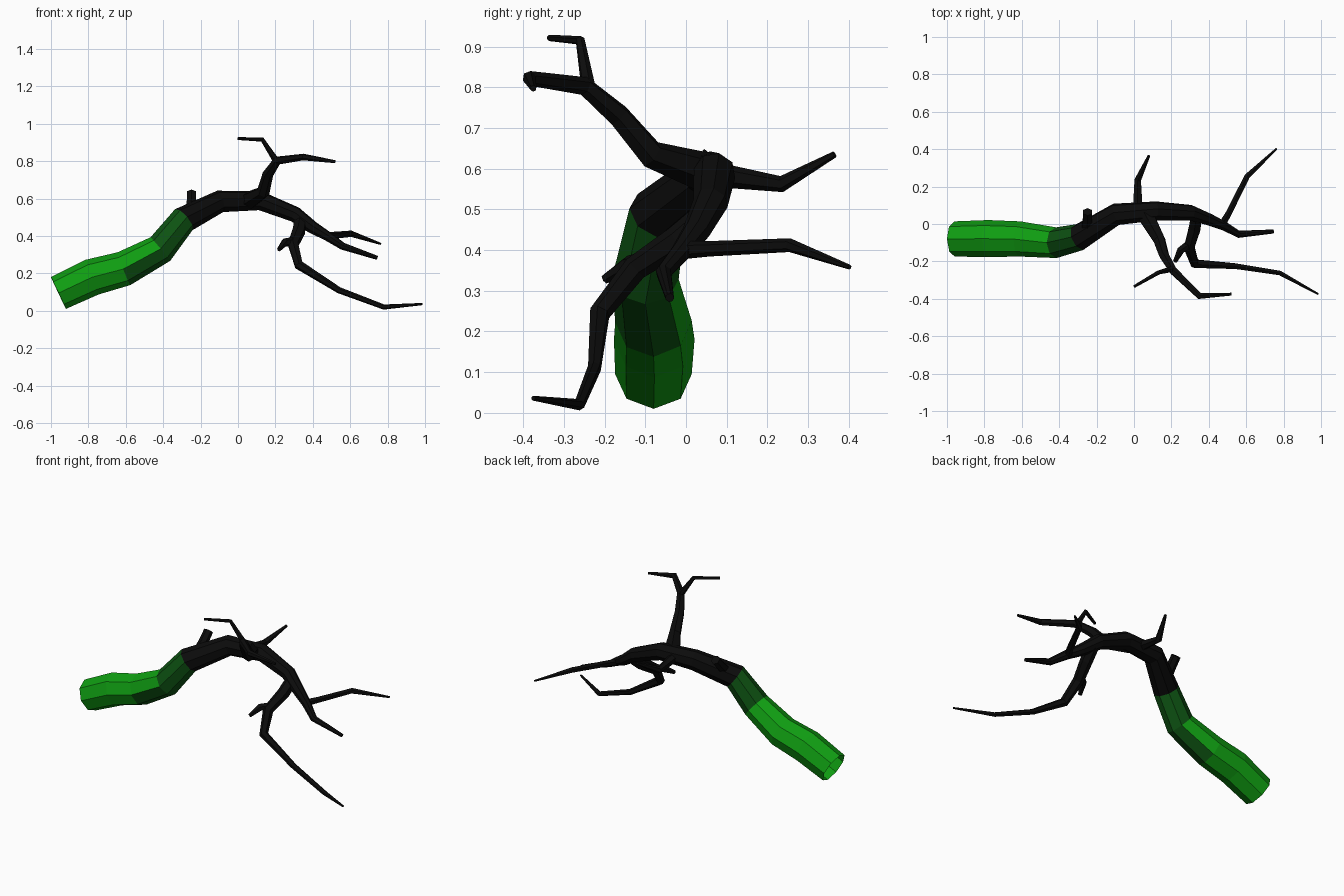
import bpy, bmesh, math
from mathutils import Vector, Matrix

cube = bpy.data.objects.get("Cube")
if cube:
    bpy.data.objects.remove(cube, do_unlink=True)


def material(name, rgb):
    m = bpy.data.materials.new(name)
    m.use_nodes = True
    m.diffuse_color = (*rgb, 1)
    m.node_tree.nodes["Principled BSDF"].inputs["Base Color"].default_value = (*rgb, 1)
    return m


GREEN = material("bright_green", (0.005, 0.34, 0.006))
DARK = material("dark_green", (0.004, 0.085, 0.006))
BLACK = material("charred_black", (0.0035, 0.0035, 0.0035))


def tube(name, points, sides, mats, open_start=False, paint=None):
    """Faceted tube through (x, y, z, radius) points with mitred rings."""
    pos = [Vector(p[:3]) for p in points]
    n = len(pos)
    bm = bmesh.new()
    rings, prev, ref = [], None, None
    for i in range(n):
        t_in = (pos[i] - pos[max(i - 1, 0)]).normalized()
        t_out = (pos[min(i + 1, n - 1)] - pos[i]).normalized()
        t = (t_in + t_out).normalized()
        if ref is None:
            ref = Vector((0, 0, 1)) if abs(t.z) < 0.9 else Vector((1, 0, 0))
        else:
            ref = prev.rotation_difference(t) @ ref
        ref = (ref - t * ref.dot(t)).normalized()
        prev = t
        rings.append([bm.verts.new(pos[i] + Matrix.Rotation(math.tau * k / sides, 3, t)
                                   @ ref * points[i][3]) for k in range(sides)])
    segment = {}
    for i in range(n - 1):
        for k in range(sides):
            j = (k + 1) % sides
            f = bm.faces.new((rings[i][k], rings[i][j], rings[i + 1][j], rings[i + 1][k]))
            segment[f] = i
    bm.faces.new(rings[-1])
    if not open_start:
        bm.faces.new(rings[0][::-1])
    bmesh.ops.recalc_face_normals(bm, faces=bm.faces)
    bm.normal_update()
    if paint:
        for f in bm.faces:
            f.material_index = paint(segment.get(f, n), f.normal)
    mesh = bpy.data.meshes.new(name)
    bm.to_mesh(mesh)
    bm.free()
    for m in mats:
        mesh.materials.append(m)
    obj = bpy.data.objects.new(name, mesh)
    bpy.context.collection.objects.link(obj)
    return obj


# Main limb: bright green handle, dark green collar, black wood
def limb_paint(seg, normal):
    if seg < 2 or (seg == 2 and normal.z > -0.3):
        return 0
    return 1 if seg <= 3 else 2


tube("main_limb", [
    (-0.96, -0.08, 0.095, 0.094), (-0.78, -0.078, 0.18, 0.099),
    (-0.61, -0.08, 0.225, 0.094), (-0.415, -0.1, 0.33, 0.082),
    (-0.29, -0.07, 0.487, 0.073), (-0.095, 0.052, 0.585, 0.06),
    (0.12, 0.07, 0.588, 0.052), (0.305, 0.06, 0.515, 0.043),
    (0.40, 0.025, 0.445, 0.034), (0.48, -0.01, 0.398, 0.026),
    (0.56, -0.055, 0.345, 0.02), (0.745, -0.04, 0.283, 0.011),
], 8, [GREEN, DARK, BLACK], open_start=True, paint=limb_paint)

# Side branches
branches = {
    "upper_branch": [(0.06, 0.05, 0.59, 0.05), (0.135, -0.085, 0.635, 0.035),
                     (0.16, -0.165, 0.73, 0.029), (0.21, -0.25, 0.803, 0.023),
                     (0.35, -0.385, 0.822, 0.018), (0.52, -0.375, 0.797, 0.008)],
    "upper_twig": [(0.205, -0.24, 0.80, 0.018), (0.13, -0.26, 0.915, 0.012),
                   (0.0, -0.335, 0.921, 0.008)],
    "back_branch": [(0.02, 0.05, 0.585, 0.035), (0.02, 0.11, 0.58, 0.028),
                    (0.02, 0.235, 0.562, 0.02), (0.08, 0.365, 0.635, 0.008)],
    "stub": [(-0.25, -0.05, 0.51, 0.04), (-0.25, 0.015, 0.575, 0.028),
             (-0.248, 0.065, 0.63, 0.027)],
    "lower_branch": [(0.335, 0.05, 0.485, 0.035), (0.325, -0.02, 0.425, 0.036),
                     (0.295, -0.125, 0.355, 0.031), (0.325, -0.212, 0.245, 0.026),
                     (0.54, -0.225, 0.11, 0.017), (0.78, -0.262, 0.02, 0.014),
                     (0.985, -0.375, 0.036, 0.006)],
    "lower_twig": [(0.30, -0.105, 0.37, 0.026), (0.25, -0.14, 0.365, 0.022),
                   (0.22, -0.2, 0.328, 0.012)],
    "far_branch": [(0.47, -0.005, 0.40, 0.022), (0.505, 0.055, 0.403, 0.019),
                   (0.605, 0.255, 0.412, 0.017), (0.762, 0.402, 0.358, 0.006)],
}
for name, path in branches.items():
    tube(name, path, 6, [BLACK])
